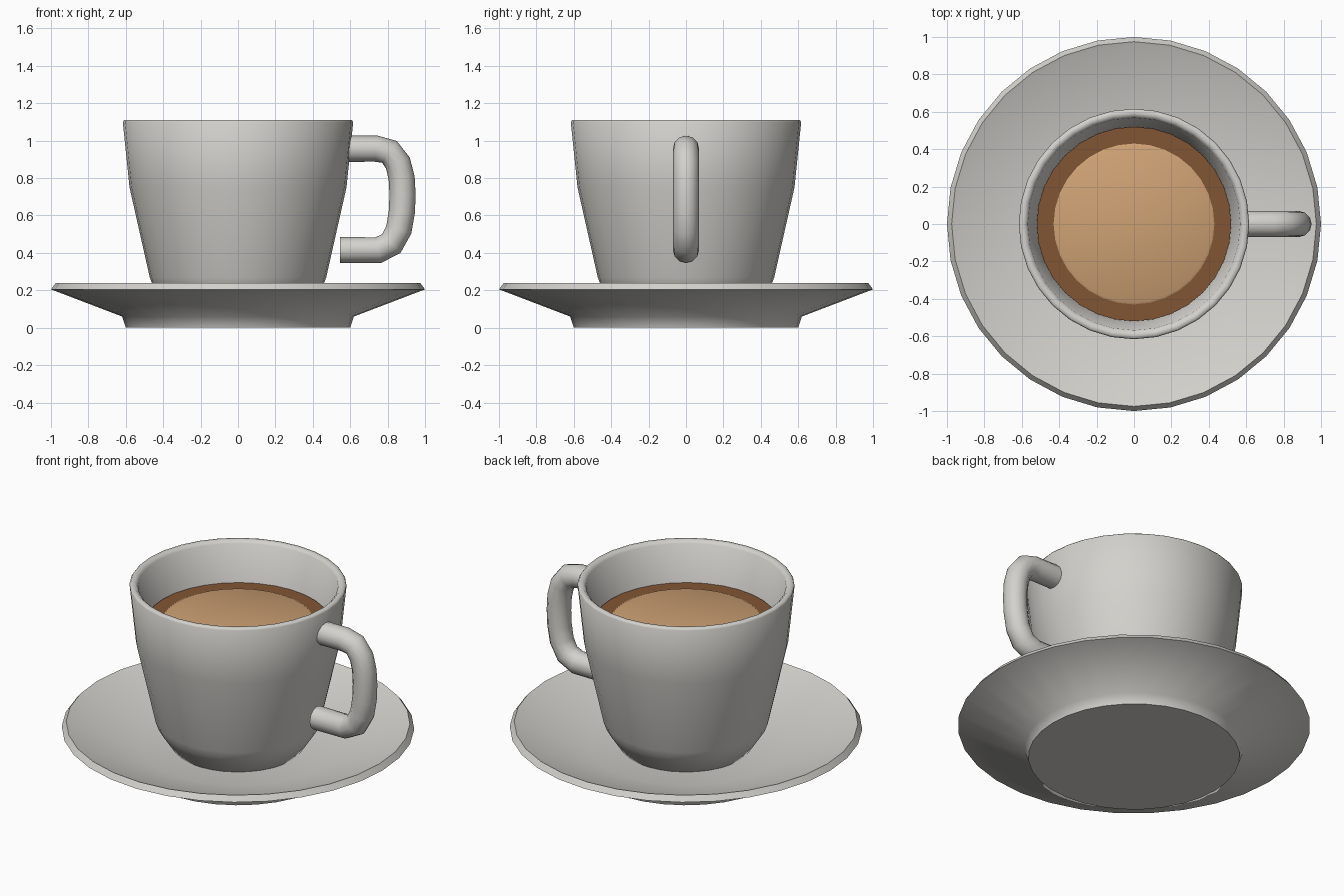
import bpy, bmesh, math

if "Cube" in bpy.data.objects:
    bpy.data.objects.remove(bpy.data.objects["Cube"])

SIDES = 32


def material(name, rgb):
    m = bpy.data.materials.new(name)
    m.diffuse_color = (*rgb, 1)
    m.use_nodes = True
    m.node_tree.nodes["Principled BSDF"].inputs["Base Color"].default_value = m.diffuse_color
    return m


ceramic = material("pale ceramic", (0.65, 0.64, 0.605))
brown = material("coffee brown", (0.22, 0.092, 0.034))
cream = material("cream foam", (0.62, 0.36, 0.175))


def smooth(ob, angle):
    bpy.ops.object.select_all(action='DESELECT')
    ob.select_set(True)
    bpy.context.view_layer.objects.active = ob
    bpy.ops.object.shade_smooth_by_angle(angle=math.radians(angle))


def lathe(name, profile, mat, angle=58):
    """Spin (radius, height) points around z; radius 0 closes to a point."""
    bm = bmesh.new()
    rings = []
    for r, z in profile:
        if r == 0:
            rings.append([bm.verts.new((0, 0, z))] * SIDES)
        else:
            rings.append([bm.verts.new((r * math.cos(2 * math.pi * i / SIDES),
                                        r * math.sin(2 * math.pi * i / SIDES), z))
                          for i in range(SIDES)])
    for a, b in zip(rings, rings[1:]):
        for i in range(SIDES):
            j = (i + 1) % SIDES
            corners = list(dict.fromkeys((a[i], a[j], b[j], b[i])))
            bm.faces.new(corners)
    bmesh.ops.recalc_face_normals(bm, faces=bm.faces)
    me = bpy.data.meshes.new(name)
    bm.to_mesh(me)
    bm.free()
    me.materials.append(mat)
    ob = bpy.data.objects.new(name, me)
    bpy.context.collection.objects.link(ob)
    smooth(ob, angle)
    return ob


# Saucer: foot, flared underside, thin rim, dished top
lathe("saucer", [(0, 0), (0.6, 0), (0.62, 0.06), (1.0, 0.205), (0.975, 0.238),
                 (0.955, 0.23), (0.56, 0.105), (0, 0.1)], ceramic)

# Cup: outer wall, rounded rim, inner wall and floor
lathe("cup", [(0, 0.09), (0.37, 0.095), (0.455, 0.225), (0.472, 0.27),
              (0.58, 0.75), (0.616, 1.1), (0.608, 1.111), (0.585, 1.111),
              (0.568, 1.095), (0.505, 0.75), (0.42, 0.3), (0.36, 0.2),
              (0, 0.19)], ceramic)

# Coffee surface with a raised foam disc
lathe("coffee", [(0, 0.84), (0.513, 0.84), (0.52, 0.872), (0, 0.872)], brown)
lathe("foam", [(0, 0.865), (0.43, 0.865), (0.43, 0.876), (0.418, 0.882),
               (0, 0.882)], cream, 30)

# Handle: round tube swept along a D-shaped path
path = [(0.572, 0.957), (0.74, 0.957), (0.81, 0.94), (0.855, 0.88), (0.875, 0.8),
        (0.88, 0.71), (0.876, 0.62), (0.86, 0.525), (0.82, 0.45), (0.75, 0.415),
        (0.545, 0.415)]
curve = bpy.data.curves.new("handle", 'CURVE')
curve.dimensions = '3D'
curve.bevel_depth = 0.07
curve.bevel_resolution = 4
curve.use_fill_caps = True
spline = curve.splines.new('POLY')
spline.points.add(len(path) - 1)
for p, (x, z) in zip(spline.points, path):
    p.co = (x, 0, z, 1)
curve.materials.append(ceramic)
handle = bpy.data.objects.new("handle", curve)
bpy.context.collection.objects.link(handle)
bpy.ops.object.select_all(action='DESELECT')
handle.select_set(True)
bpy.context.view_layer.objects.active = handle
bpy.ops.object.convert(target='MESH')
smooth(bpy.context.view_layer.objects.active, 50)
